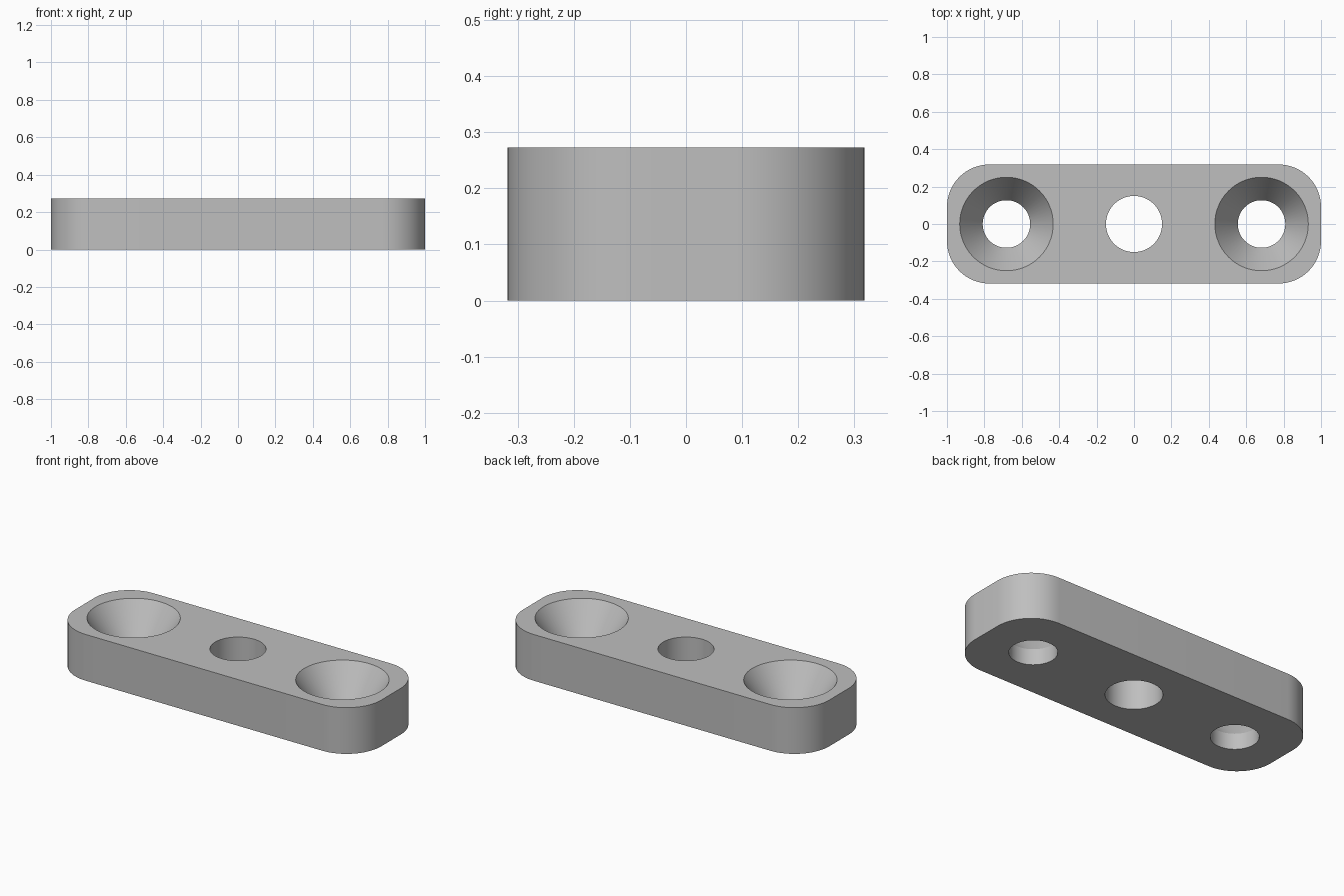
import bpy
import bmesh
from math import cos, sin, pi, radians

cube = bpy.data.objects.get("Cube")
if cube:
    bpy.data.objects.remove(cube, do_unlink=True)

HALF_LENGTH, HALF_WIDTH, HEIGHT = 1.0, 0.318, 0.273
CORNER = 0.227
SIDE_HOLE_X = 0.682
SEGMENTS = 64

bm = bmesh.new()


def circle(cx, radius):
    """Points of a circle on the plate's centre line."""
    angles = [2 * pi * i / SEGMENTS for i in range(SEGMENTS)]
    return [(cx + radius * cos(a), radius * sin(a)) for a in angles]


def rounded_rectangle():
    """Outline of the plate with four round corners."""
    points = []
    steps = SEGMENTS // 4
    for quarter, (sx, sy) in enumerate([(1, 1), (-1, 1), (-1, -1), (1, -1)]):
        for i in range(steps + 1):
            a = (quarter + i / steps) * pi / 2
            points.append((sx * (HALF_LENGTH - CORNER) + CORNER * cos(a),
                           sy * (HALF_WIDTH - CORNER) + CORNER * sin(a)))
    return points


def wall(levels):
    """Join stacked (outline, z) levels with quads; return the end loops."""
    rings = [[bm.verts.new((x, y, z)) for x, y in pts] for pts, z in levels]
    for low, high in zip(rings, rings[1:]):
        n = len(low)
        for i in range(n):
            j = (i + 1) % n
            bm.faces.new((low[i], low[j], high[j], high[i]))
    return [[bm.edges.get((r[i - 1], r[i])) for i in range(len(r))]
            for r in (rings[0], rings[-1])]


# Outer side
outline = rounded_rectangle()
loops = [wall([(outline, 0), (outline, HEIGHT)])]

# Plain centre hole
centre = circle(0, 0.15)
loops.append(wall([(centre, 0), (centre, HEIGHT)]))

# Countersunk screw holes
for side in (-1, 1):
    x = side * SIDE_HOLE_X
    bore, rim = circle(x, 0.127), circle(x, 0.25)
    loops.append(wall([(bore, 0), (bore, 0.093), (rim, HEIGHT)]))

# Flat bottom and top with openings
for end, direction in ((0, -1), (1, 1)):
    edges = [e for pair in loops for e in pair[end]]
    bmesh.ops.triangle_fill(bm, edges=edges, use_beauty=True,
                            normal=(0, 0, direction))
bmesh.ops.recalc_face_normals(bm, faces=bm.faces[:])

mesh = bpy.data.meshes.new("mounting_plate")
bm.to_mesh(mesh)
bm.free()
plate = bpy.data.objects.new("mounting_plate", mesh)
bpy.context.collection.objects.link(plate)

# Grey material
grey = bpy.data.materials.new("light_grey")
grey.use_nodes = True
colour = (0.52, 0.52, 0.52, 1)
grey.diffuse_color = colour
grey.node_tree.nodes["Principled BSDF"].inputs["Base Color"].default_value = colour
mesh.materials.append(grey)

# Smooth round walls, sharp rims
bpy.ops.object.select_all(action="DESELECT")
plate.select_set(True)
bpy.context.view_layer.objects.active = plate
bpy.ops.object.shade_smooth_by_angle(angle=radians(25))
